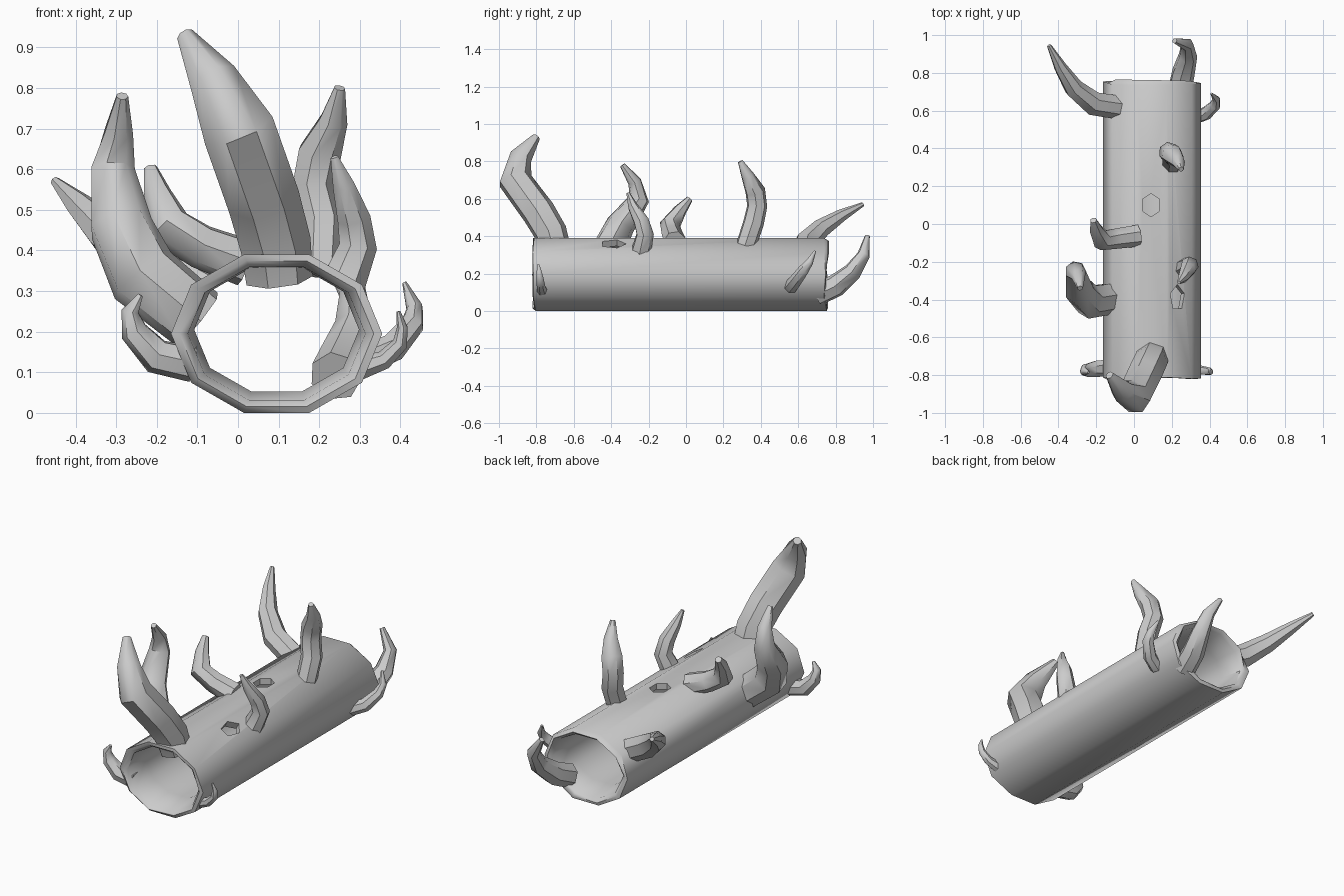
import bpy, bmesh, math, random
from mathutils import Vector

if "Cube" in bpy.data.objects:
    bpy.data.objects.remove(bpy.data.objects["Cube"])

random.seed(4)
CX, CZ = 0.095, 0.195      # log axis
RX, RZ, SIDES = 0.26, 0.205, 10


def finish(bm, name, angle):
    bmesh.ops.recalc_face_normals(bm, faces=bm.faces)
    mesh = bpy.data.meshes.new(name)
    bm.to_mesh(mesh)
    bm.free()
    ob = bpy.data.objects.new(name, mesh)
    bpy.context.collection.objects.link(ob)
    bpy.ops.object.select_all(action='DESELECT')
    ob.select_set(True)
    bpy.context.view_layer.objects.active = ob
    if angle:
        bpy.ops.object.shade_smooth_by_angle(angle=math.radians(angle))
    return ob


def bridge(bm, a, b):
    n = len(a)
    for i in range(n):
        bm.faces.new((a[i], a[(i + 1) % n], b[(i + 1) % n], b[i]))


def horn(name, path, sides=7):
    """Curved tapering branch; path rows are x, y, z, radius."""
    bm = bmesh.new()
    pts = [Vector(p[:3]) for p in path]
    rings, prev = [], None
    for i, p in enumerate(pts):
        t = (pts[min(i + 1, len(pts) - 1)] - pts[max(i - 1, 0)]).normalized()
        if prev is None:
            u = t.orthogonal().normalized()
        else:
            u = prev.rotation_difference(t) @ u
        v = t.cross(u)
        prev = t
        ring = []
        for k in range(sides):
            a = 2 * math.pi * k / sides
            ring.append(bm.verts.new(p + (u * math.cos(a) + v * math.sin(a)) * path[i][3]))
        rings.append(ring)
    for a, b in zip(rings, rings[1:]):
        bridge(bm, a, b)
    bm.faces.new(rings[0])
    bm.faces.new(rings[-1])
    return finish(bm, name, 50)


# Hollow log: closed loop of rings, outside then back through the bore
bm = bmesh.new()
profile = [(-0.81, 1.0, 0), (0.745, 1.0, 0), (0.755, 0.92, 0), (0.735, 0.84, 0),
           (0.60, 0.78, 0.01), (-0.66, 0.78, 0.01), (-0.795, 0.84, 0), (-0.815, 0.92, 0)]
rings = []
for y, s, dz in profile:
    ring = []
    for k in range(SIDES):
        a = 2 * math.pi * k / SIDES
        jit = random.uniform(-0.012, 0.012) if abs(y) > 0.7 else 0
        ring.append(bm.verts.new((CX + RX * s * math.cos(a), y + jit,
                                  CZ + dz + RZ * s * math.sin(a))))
    rings.append(ring)
for i in range(len(rings)):
    bridge(bm, rings[i], rings[(i + 1) % len(rings)])
log = finish(bm, "hollow_log", 0)

# Knot holes cut through the wall
for loc, size, tilt, n in (((0.09, 0.10, 0.37), (0.052, 0.062), 0, 6),
                           ((0.225, -0.39, 0.35), (0.045, 0.07), 0.5, 5)):
    bpy.ops.mesh.primitive_cylinder_add(vertices=n, radius=1, depth=0.14, location=loc,
                                        rotation=(0, tilt, 0))
    cutter = bpy.context.object
    cutter.scale = (size[0], size[1], 1)
    cutter.name = "knot_cutter"
    cutter.hide_render = True
    bpy.context.view_layer.update()
    mod = log.modifiers.new("knot", 'BOOLEAN')
    mod.operation = 'DIFFERENCE'
    mod.solver = 'EXACT'
    mod.object = cutter
    bpy.context.view_layer.objects.active = log
    bpy.ops.object.modifier_apply(modifier=mod.name)
    bpy.data.objects.remove(cutter)
bpy.ops.object.select_all(action='DESELECT')
log.select_set(True)
bpy.context.view_layer.objects.active = log
bpy.ops.object.shade_smooth_by_angle(angle=math.radians(45))

# Branches along the top and flanks
horn("front_top_branch", [(.10, -.70, .33, .085), (.09, -.725, .42, .09), (.06, -.79, .53, .092),
                          (0, -.915, .70, .092), (-.06, -.885, .82, .062), (-.13, -.80, .93, .022)])
horn("left_tall_branch", [(-.10, -.39, .23, .085), (-.235, -.41, .34, .092), (-.29, -.35, .46, .08),
                          (-.31, -.25, .60, .056), (-.295, -.275, .69, .037), (-.285, -.34, .78, .015)])
horn("left_mid_branch", [(.02, -.06, .37, .06), (-.09, -.075, .41, .056), (-.17, -.085, .46, .056),
                         (-.20, -.03, .54, .036), (-.215, .02, .60, .018)])
horn("right_rear_branch", [(.20, .32, .35, .055), (.205, .36, .47, .057), (.185, .38, .56, .055),
                           (.20, .37, .64, .055), (.235, .33, .72, .036), (.25, .29, .80, .014)])
horn("right_front_branch", [(.26, -.24, .32, .055), (.295, -.22, .41, .048), (.285, -.24, .48, .042),
                            (.26, -.285, .56, .028), (.237, -.31, .63, .010)])
horn("left_rear_branch", [(-.09, .62, .29, .065), (-.22, .64, .36, .065), (-.32, .72, .44, .052),
                          (-.39, .83, .51, .034), (-.45, .945, .57, .012)])
# Branches at the ends
horn("rear_end_branch", [(.24, .70, .09, .065), (.26, .80, .135, .062), (.285, .89, .21, .05),
                         (.28, .95, .30, .035), (.215, .97, .40, .014)])
horn("right_rear_twig", [(.31, .56, .13, .038), (.38, .585, .16, .036), (.43, .63, .22, .03),
                         (.435, .66, .26, .021), (.41, .69, .32, .006)])
horn("left_front_twig", [(-.11, -.76, .12, .045), (-.20, -.765, .14, .045), (-.255, -.775, .20, .035),
                         (-.265, -.78, .25, .022), (-.24, -.785, .29, .007)])
horn("right_front_twig", [(.30, -.77, .11, .03), (.36, -.775, .13, .024), (.40, -.78, .17, .02),
                          (.405, -.785, .21, .014), (.395, -.79, .25, .005)])
